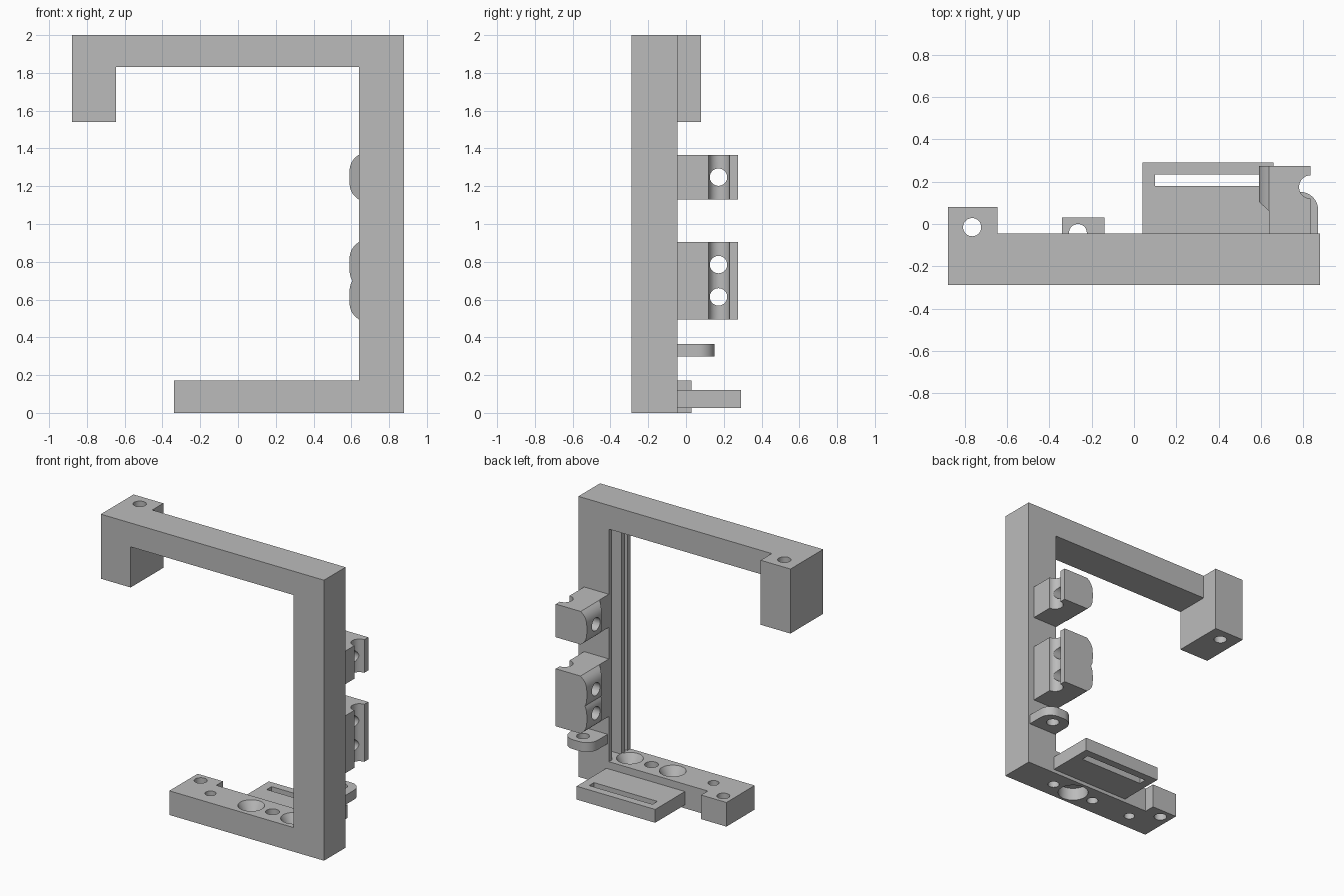
import bpy, bmesh, math
from mathutils import Vector

cube = bpy.data.objects.get("Cube")
if cube:
    bpy.data.objects.remove(cube, do_unlink=True)

grey = bpy.data.materials.new("plain grey")
grey.use_nodes = True
grey.diffuse_color = (0.5, 0.5, 0.5, 1)
grey.node_tree.nodes["Principled BSDF"].inputs["Base Color"].default_value = (0.5, 0.5, 0.5, 1)


def finish(name, bm):
    bmesh.ops.recalc_face_normals(bm, faces=bm.faces)
    mesh = bpy.data.meshes.new(name)
    bm.to_mesh(mesh)
    bm.free()
    mesh.materials.append(grey)
    ob = bpy.data.objects.new(name, mesh)
    bpy.context.collection.objects.link(ob)
    return ob


def prism(name, pts, lo, hi, axis="z"):
    """Extrude an outline along z (points are x, y) or y (points are x, z)."""
    bm = bmesh.new()
    place = (lambda a, b: (a, b, lo)) if axis == "z" else (lambda a, b: (a, lo, b))
    face = bm.faces.new([bm.verts.new(place(a, b)) for a, b in pts])
    new = bmesh.ops.extrude_face_region(bm, geom=[face])["geom"]
    step = (0, 0, hi - lo) if axis == "z" else (0, hi - lo, 0)
    bmesh.ops.translate(bm, vec=step, verts=[v for v in new if isinstance(v, bmesh.types.BMVert)])
    return finish(name, bm)


def box(name, x, y, z):
    return prism(name, [(x[0], y[0]), (x[1], y[0]), (x[1], y[1]), (x[0], y[1])], *z)


def cone(start, end, r1, r2=None):
    """Round cutter between two points."""
    a, b = Vector(start), Vector(end)
    bm = bmesh.new()
    bmesh.ops.create_cone(bm, cap_ends=True, segments=40, radius1=r1,
                          radius2=r1 if r2 is None else r2, depth=(b - a).length)
    bmesh.ops.rotate(bm, verts=bm.verts, matrix=(b - a).to_track_quat("Z", "Y").to_matrix())
    bmesh.ops.translate(bm, verts=bm.verts, vec=(a + b) / 2)
    return finish("cutter", bm)


def combine(ob, tool, how="DIFFERENCE"):
    mod = ob.modifiers.new("shape", "BOOLEAN")
    mod.operation, mod.solver, mod.object = how, "EXACT", tool
    bpy.context.view_layer.objects.active = ob
    bpy.ops.object.modifier_apply(modifier=mod.name)
    bpy.data.objects.remove(tool, do_unlink=True)


def drill(ob, x, y, lo, hi, r):
    combine(ob, cone((x, y, lo), (x, y, hi), r))


FRONT, BACK = -0.288, -0.045
INNER, OUTER, BAR = 0.64, 0.88, 0.172

# Open frame: top bar, post and bottom bar in one outline
frame = prism("frame", [(-OUTER, 2), (-OUTER, 1.54), (-0.645, 1.54), (-0.645, 1.83), (INNER, 1.83),
                        (INNER, BAR), (-0.34, BAR), (-0.34, 0), (OUTER, 0), (OUTER, 2)],
              FRONT, BACK, "y")
# Thicker end of the hanging arm and the tab behind the bottom bar
combine(frame, box("arm_end", (-OUTER, -0.645), (-0.2, 0.08), (1.54, 2)), "UNION")
combine(frame, box("foot_tab", (-0.34, -0.14), (-0.2, 0.03), (0, BAR)), "UNION")
# Grooves along the inner side of the post
for y, depth in (((-0.185, -0.08), 0.09), ((-0.255, -0.225), 0.04)):
    combine(frame, box("groove", (INNER - 0.02, INNER + depth), y, (BAR, 1.83)))
# Straight holes
drill(frame, -0.765, -0.015, 1.4, 2.1, 0.043)
drill(frame, -0.265, -0.042, -0.1, 0.3, 0.042)
drill(frame, -0.1, -0.168, -0.1, 0.3, 0.036)
# Countersunk screw holes and the hole with a round pocket below
for x in (0.222, 0.56):
    drill(frame, x, -0.168, -0.1, 0.18, 0.038)
    combine(frame, cone((x, -0.168, 0.09), (x, -0.168, BAR + 0.005), 0.04, 0.09))
drill(frame, 0.39, -0.168, -0.1, 0.3, 0.045)
drill(frame, 0.39, -0.168, -0.1, 0.09, 0.1)

# Slotted plate behind the bottom bar
plate = box("slotted_plate", (0.04, 0.66), (BACK, 0.29), (0.025, 0.12))
combine(plate, box("slot", (0.1, 0.6), (0.18, 0.235), (0, 0.2)))

# Rounded ear with a hole
r, left, right, tip = 0.085, 0.65, 0.87, 0.152
outline = [(left, BACK), (right, BACK)]
for cx, start in ((right - r, 0), (left + r, 90)):
    for i in range(10):
        a = math.radians(start + 10 * i)
        outline.append((cx + r * math.cos(a), tip - r + r * math.sin(a)))
ear = prism("ear", outline, 0.298, 0.365)
drill(ear, 0.765, 0.068, 0.2, 0.5, 0.042)


# Clamp blocks with lobed inner faces, a rear groove and cross holes
def clamp(name, centres, lo, hi):
    block = prism(name, [(0.59, 0.275), (0.59, 0.105), (INNER, 0.06), (INNER, BACK),
                         (0.835, BACK), (0.835, 0.275)], lo, hi)
    side = [(0.9, lo), (0.9, hi)]
    steps = 48
    for i in range(steps + 1):
        z = hi + (lo - hi) * i / steps
        d = min(abs(z - c) for c in centres)
        side.append((0.59 + 0.05 * min(1, d / 0.119) ** 3.5, z))
    combine(block, prism("lobes", side, -0.2, 0.5, "y"), "INTERSECT")
    drill(block, 0.835, 0.175, lo - 0.1, hi + 0.1, 0.055)
    for z in centres:
        combine(block, cone((0.5, 0.172, z), (1, 0.172, z), 0.046))
    return block


parts = [frame, plate, ear,
         clamp("upper_clamp", [1.248], 1.13, 1.366),
         clamp("lower_clamp", [0.785, 0.614], 0.495, 0.905)]

# Smooth round surfaces, sharp edges
for ob in parts:
    bpy.ops.object.select_all(action="DESELECT")
    ob.select_set(True)
    bpy.context.view_layer.objects.active = ob
    bpy.ops.object.shade_smooth_by_angle(angle=math.radians(30))
